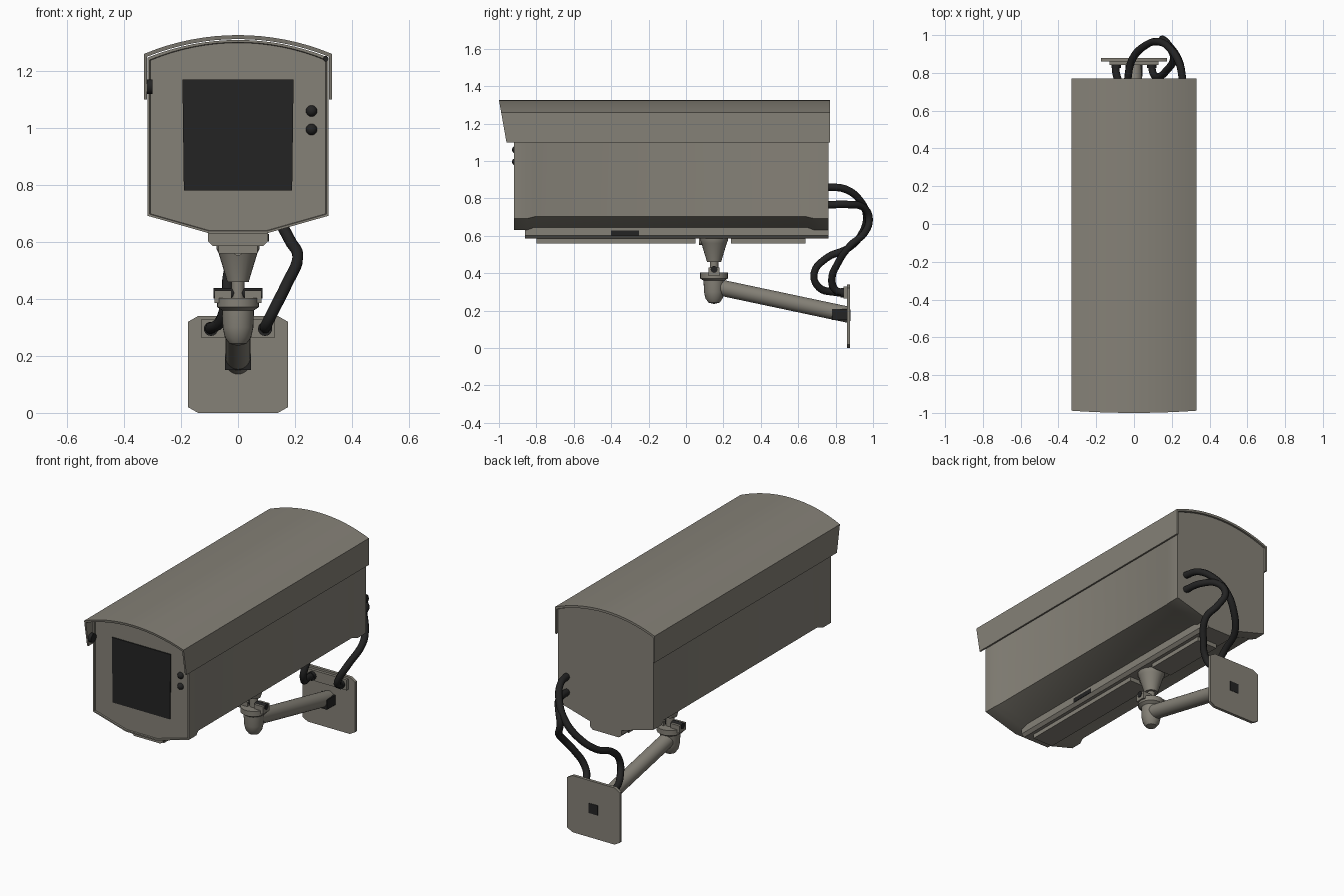
import bpy, bmesh, math
from mathutils import Vector

if "Cube" in bpy.data.objects:
    bpy.data.objects.remove(bpy.data.objects["Cube"])


def material(name, col):
    m = bpy.data.materials.new(name)
    m.diffuse_color = (*col, 1)
    m.use_nodes = True
    m.node_tree.nodes["Principled BSDF"].inputs["Base Color"].default_value = m.diffuse_color
    return m


GREY = material("warm grey metal", (0.235, 0.22, 0.185))
DARK = material("black plastic", (0.017, 0.017, 0.017))


def finish(name, bm, mat, angle=35):
    bmesh.ops.recalc_face_normals(bm, faces=bm.faces)
    me = bpy.data.meshes.new(name)
    bm.to_mesh(me)
    bm.free()
    ob = bpy.data.objects.new(name, me)
    bpy.context.collection.objects.link(ob)
    me.materials.append(mat)
    bpy.ops.object.select_all(action='DESELECT')
    ob.select_set(True)
    bpy.context.view_layer.objects.active = ob
    bpy.ops.object.shade_smooth_by_angle(angle=math.radians(angle))
    return ob


def loft(name, sections, mat):
    """Skin (y, [(x, z), ...]) outlines front to back and cap both ends."""
    bm = bmesh.new()
    rings = [[bm.verts.new((x, y, z)) for x, z in pts] for y, pts in sections]
    n = len(rings[0])
    for a, b in zip(rings, rings[1:]):
        for i in range(n):
            j = (i + 1) % n
            bm.faces.new((a[i], a[j], b[j], b[i]))
    bm.faces.new(rings[0])
    bm.faces.new(rings[-1])
    return finish(name, bm, mat)


def box(name, x0, x1, y0, y1, z0, z1, mat):
    pts = [(x0, z0), (x1, z0), (x1, z1), (x0, z1)]
    return loft(name, [(y0, pts), (y1, pts)], mat)


def rod(name, a, b, r, mat, seg=24):
    a, b = Vector(a), Vector(b)
    bm = bmesh.new()
    bmesh.ops.create_cone(bm, cap_ends=True, segments=seg, radius1=r, radius2=r, depth=(b - a).length)
    bm.transform((b - a).to_track_quat('Z', 'Y').to_matrix().to_4x4())
    bmesh.ops.translate(bm, verts=bm.verts, vec=(a + b) / 2)
    return finish(name, bm, mat)


def lathe(name, profile, cy, mat, seg=24):
    bm = bmesh.new()
    vs = [bm.verts.new((r, 0, z)) for r, z in profile]
    es = [bm.edges.new(p) for p in zip(vs, vs[1:])]
    bmesh.ops.spin(bm, geom=vs + es, cent=(0, 0, 0), axis=(0, 0, 1), angle=2 * math.pi, steps=seg)
    bmesh.ops.remove_doubles(bm, verts=bm.verts, dist=0.0005)
    bmesh.ops.translate(bm, verts=bm.verts, vec=(0, cy, 0))
    return finish(name, bm, mat)


def arch(w, z_side, z_top, n=16):
    """Shallow circular arc from -w to +w."""
    s = z_top - z_side
    r = (w * w + s * s) / (2 * s)
    xs = [w * (2 * i / n - 1) for i in range(n + 1)]
    return [(x, z_top - r + math.sqrt(r * r - x * x)) for x in xs]


def body_outline(i):
    w = 0.318 - i
    return arch(w, 1.247 - i, 1.309 - i) + [(w, 0.692 + 0.7 * i), (0.1, 0.63 + i),
                                            (-0.1, 0.63 + i), (-w, 0.692 + 0.7 * i)]


# Housing: end caps slightly larger than the middle, thin rim at the front
loft("housing", [(y, body_outline(i)) for y, i in (
    (-0.912, 0.01), (-0.92, 0.008), (-0.92, 0), (-0.85, 0), (-0.81, 0.014),
    (0.645, 0.014), (0.685, 0), (0.762, 0))], GREY)

# Hood: arched sheet with raked front edge
outer = [(-0.33, 1.1)] + arch(0.33, 1.26, 1.326) + [(0.33, 1.1)]
inner = [(-0.32, 1.1)] + arch(0.32, 1.25, 1.312) + [(0.32, 1.1)]
shell = outer + inner[::-1]
hood = loft("hood", [(-1, shell), (0.77, shell)], GREY)
for v in hood.data.vertices:
    if v.co.y < 0:
        v.co.y += 0.04 * (1.326 - v.co.z) / 0.226

# Front window and indicator lamps
win = [(-0.19, 0.78), (0.19, 0.78), (0.195, 1.17), (-0.195, 1.17)]
loft("window", [(-0.918, win), (-0.911, win)], DARK)
for k, z in enumerate((1.06, 0.995)):
    bm = bmesh.new()
    bmesh.ops.create_uvsphere(bm, u_segments=16, v_segments=10, radius=0.02)
    bmesh.ops.translate(bm, verts=bm.verts, vec=(0.258, -0.91, z))
    finish(f"lamp_{k}", bm, DARK)
rod("hood_latch", (-0.322, -0.94, 1.145), (-0.30, -0.94, 1.145), 0.026, DARK)
rod("hood_screw", (0.308, -0.925, 1.243), (0.308, -0.915, 1.243), 0.01, DARK, 12)

# Underside strip, rails and label
strip = [(-0.105, 0.645), (-0.105, 0.602), (-0.088, 0.585),
         (0.088, 0.585), (0.105, 0.602), (0.105, 0.645)]
loft("bottom_strip", [(-0.86, strip), (0.762, strip)], GREY)
box("front_rail", -0.068, 0.068, -0.8, 0.05, 0.56, 0.59, GREY)
box("rear_rail", -0.068, 0.068, 0.24, 0.64, 0.56, 0.59, GREY)
box("label", 0.103, 0.108, -0.4, -0.25, 0.602, 0.628, DARK)

# Swivel joint
JY = 0.15
lathe("joint_cone", [(0, 0.59), (0.075, 0.59), (0.075, 0.575), (0.068, 0.56),
                     (0.042, 0.475), (0.038, 0.46), (0, 0.46)], JY, GREY)
rod("cone_bolt", (0, 0.07, 0.572), (0, 0.1, 0.572), 0.02, GREY, 16)
rod("joint_neck", (0, JY, 0.39), (0, JY, 0.47), 0.023, GREY)
for side, s in (("left", -1), ("right", 1)):
    box(f"{side}_clamp_ear", min(s * 0.022, s * 0.083), max(s * 0.022, s * 0.083),
        0.12, 0.18, 0.385, 0.43, GREY)
rod("clamp_bolt", (-0.086, JY, 0.42), (0.086, JY, 0.42), 0.018, DARK, 16)
lathe("joint_cup", [(0, 0.235), (0.03, 0.243), (0.046, 0.265), (0.054, 0.30), (0.056, 0.36),
                    (0.074, 0.372), (0.074, 0.403), (0, 0.403)], JY, GREY)

# Arm and wall plate
rod("arm", (0, 0.16, 0.328), (0, 0.868, 0.178), 0.043, GREY)
box("arm_end_clip", -0.045, 0.045, 0.78, 0.862, 0.15, 0.208, DARK)
plate = [(-0.175, 0.02), (-0.14, 0), (0.14, 0), (0.175, 0.02),
         (0.175, 0.32), (0.14, 0.34), (-0.14, 0.34), (-0.175, 0.32)]
loft("wall_plate", [(0.86, plate), (0.878, plate)], GREY)
box("plate_hole", -0.03, 0.03, 0.87, 0.88, 0.145, 0.205, DARK)
box("cable_block", -0.13, 0.13, 0.843, 0.862, 0.265, 0.328, GREY)

# Cables, each ending in a gland on the wall block
PATHS = [
    [(0.26, 0.75, 0.86), (0.24, 0.85, 0.85), (0.19, 0.93, 0.79), (0.13, 0.965, 0.71),
     (0.06, 0.945, 0.62), (-0.01, 0.87, 0.535), (-0.035, 0.75, 0.48), (-0.04, 0.685, 0.40),
     (-0.06, 0.71, 0.325), (-0.095, 0.80, 0.298), (-0.095, 0.85, 0.295)],
    [(0.26, 0.75, 0.765), (0.235, 0.87, 0.767), (0.18, 0.95, 0.75), (0.15, 0.979, 0.69),
     (0.18, 0.95, 0.61), (0.21, 0.88, 0.55), (0.17, 0.81, 0.45), (0.13, 0.78, 0.37),
     (0.1, 0.80, 0.31), (0.095, 0.85, 0.295)]]
for k, path in enumerate(PATHS):
    cu = bpy.data.curves.new(f"cable_{k}", 'CURVE')
    cu.dimensions = '3D'
    cu.bevel_depth = 0.02
    cu.bevel_resolution = 2
    cu.resolution_u = 5
    sp = cu.splines.new('BEZIER')
    sp.bezier_points.add(len(path) - 1)
    for p, co in zip(sp.bezier_points, path):
        p.co = co
        p.handle_left_type = p.handle_right_type = 'AUTO'
    cu.materials.append(DARK)
    bpy.context.collection.objects.link(bpy.data.objects.new(f"cable_{k}", cu))
    x = path[-1][0]
    rod(f"cable_gland_{k}", (x, 0.825, 0.295), (x, 0.85, 0.295), 0.025, DARK, 16)
